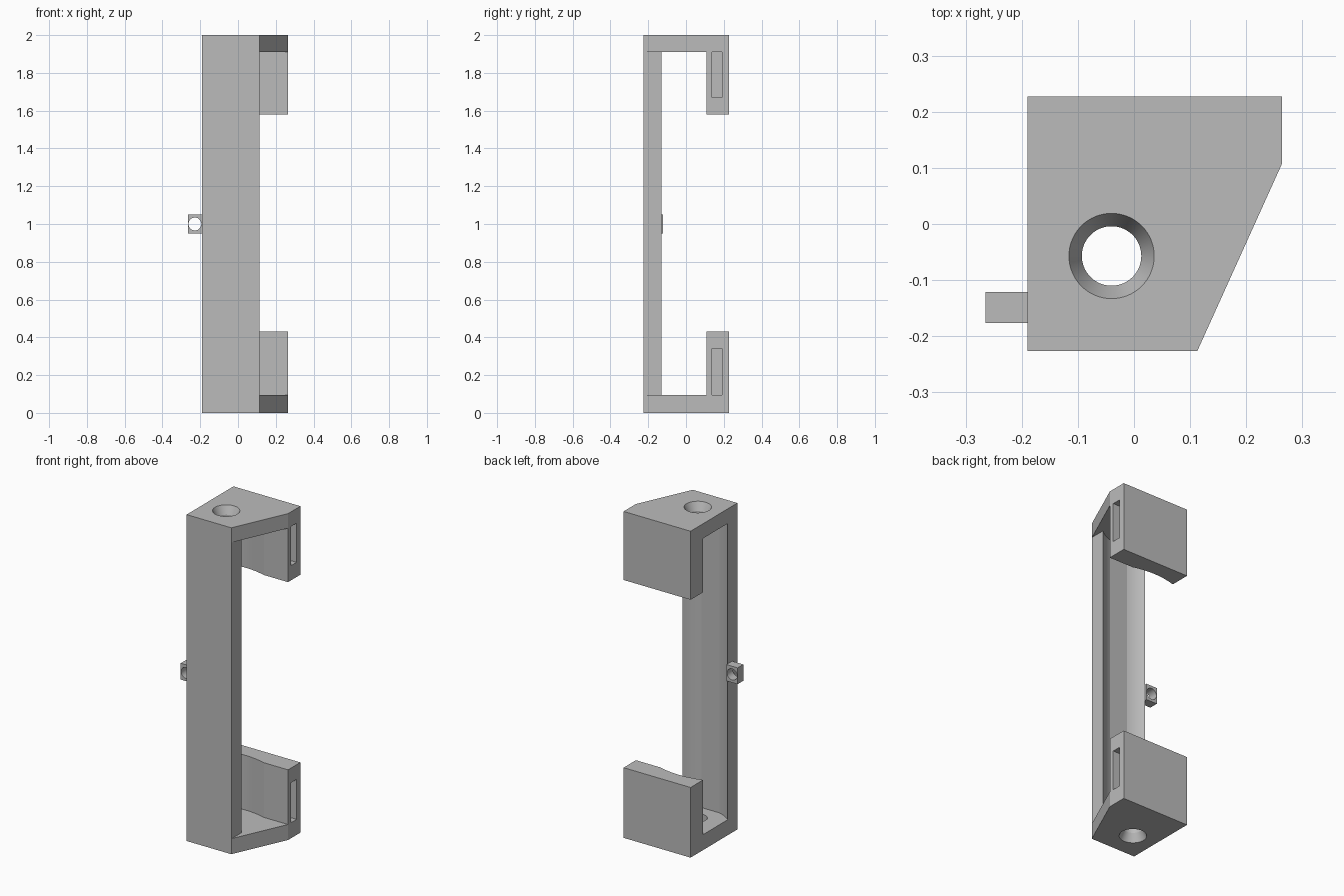
import bpy, bmesh, math
from mathutils import Matrix, Vector

old = bpy.data.objects.get("Cube")
if old:
    bpy.data.objects.remove(old)

grey = bpy.data.materials.new("plain grey")
grey.use_nodes = True
colour = (0.5, 0.5, 0.5, 1)
grey.diffuse_color = colour
grey.node_tree.nodes["Principled BSDF"].inputs["Base Color"].default_value = colour


def finish(name, bm):
    bmesh.ops.recalc_face_normals(bm, faces=bm.faces)
    mesh = bpy.data.meshes.new(name)
    bm.to_mesh(mesh)
    bm.free()
    mesh.materials.append(grey)
    obj = bpy.data.objects.new(name, mesh)
    bpy.context.collection.objects.link(obj)
    return obj


def prism(name, outline, z0, z1):
    bm = bmesh.new()
    base = bm.faces.new([bm.verts.new((x, y, z0)) for x, y in outline])
    new = bmesh.ops.extrude_face_region(bm, geom=[base])["geom"]
    verts = [v for v in new if isinstance(v, bmesh.types.BMVert)]
    bmesh.ops.translate(bm, verts=verts, vec=(0, 0, z1 - z0))
    return finish(name, bm)


def box(name, x0, x1, y0, y1, z0, z1):
    return prism(name, [(x0, y0), (x1, y0), (x1, y1), (x0, y1)], z0, z1)


def cone(name, centre, r_low, r_high, depth, turn=0.0):
    bm = bmesh.new()
    place = Matrix.Translation(centre) @ Matrix.Rotation(turn, 4, "X")
    bmesh.ops.create_cone(bm, cap_ends=True, segments=64, radius1=r_low,
                          radius2=r_high, depth=depth, matrix=place)
    return finish(name, bm)


def cut(obj, cutter):
    mod = obj.modifiers.new("cut", "BOOLEAN")
    mod.operation = "DIFFERENCE"
    mod.solver = "EXACT"
    mod.object = cutter
    bpy.ops.object.select_all(action="DESELECT")
    bpy.context.view_layer.objects.active = obj
    obj.select_set(True)
    bpy.ops.object.modifier_apply(modifier=mod.name)
    bpy.data.objects.remove(cutter)


def smooth(obj):
    bpy.ops.object.select_all(action="DESELECT")
    bpy.context.view_layer.objects.active = obj
    obj.select_set(True)
    bpy.ops.object.shade_smooth_by_angle(angle=math.radians(12))


def arc(cx, cy, r, xa, xb, side, n=8):
    # Points on a circle between two x positions, on its +y or -y side
    a, b = math.asin((xa - cx) / r), math.asin((xb - cx) / r)
    angles = [a + (b - a) * i / n for i in range(n + 1)]
    return [(cx + r * math.sin(t), cy + side * r * math.cos(t)) for t in angles]


MID = -0.04
LOW, HIGH = 0.095, 1.91

# Solid block with one slanted corner
body = prism("holder_body", [(-0.19, -0.226), (0.113, -0.226), (0.264, 0.108),
                             (0.264, 0.227), (-0.19, 0.227)], 0, 2)

# Open cavity with a rounded trough in the front wall and hollowed tabs
trough = [(-0.5, -0.127)]
trough += arc(MID, 0.042, 0.23, -0.195, -0.1, -1)
trough += arc(MID, 0.042, 0.23, 0.02, 0.114, -1)
trough += [(0.114, -0.4), (0.6, -0.4), (0.6, 0.108)]
trough += arc(MID, -0.36, 0.488, 0.1, -0.18, 1, 12)
trough += [(-0.5, 0.108)]
cut(body, prism("cavity_cutter", trough, LOW, HIGH))

# Gap between the two back tabs
cut(body, box("gap_cutter", -0.5, 0.5, 0.0, 0.5, 0.43, 1.58))

# Slots in the tab ends
for z0, z1 in ((LOW, 0.34), (1.67, HIGH)):
    cut(body, box("slot_cutter", -0.14, 0.5, 0.137, 0.19, z0, z1))

# Countersunk holes in both end caps
for z, low, high in ((0.0, 0.099, 0.053), (2.0, 0.053, 0.099)):
    centre = Vector((MID, -0.057, z))
    cut(body, cone("hole_cutter", centre, 0.053, 0.053, 0.3))
    cut(body, cone("sink_cutter", centre, low, high, 0.1))
smooth(body)

# Small side lug with a cross hole
lug = box("side_lug", -0.265, -0.19, -0.176, -0.121, 0.95, 1.05)
cut(lug, cone("lug_cutter", Vector((-0.228, -0.15, 1.0)), 0.034, 0.034, 0.3, math.pi / 2))
smooth(lug)
